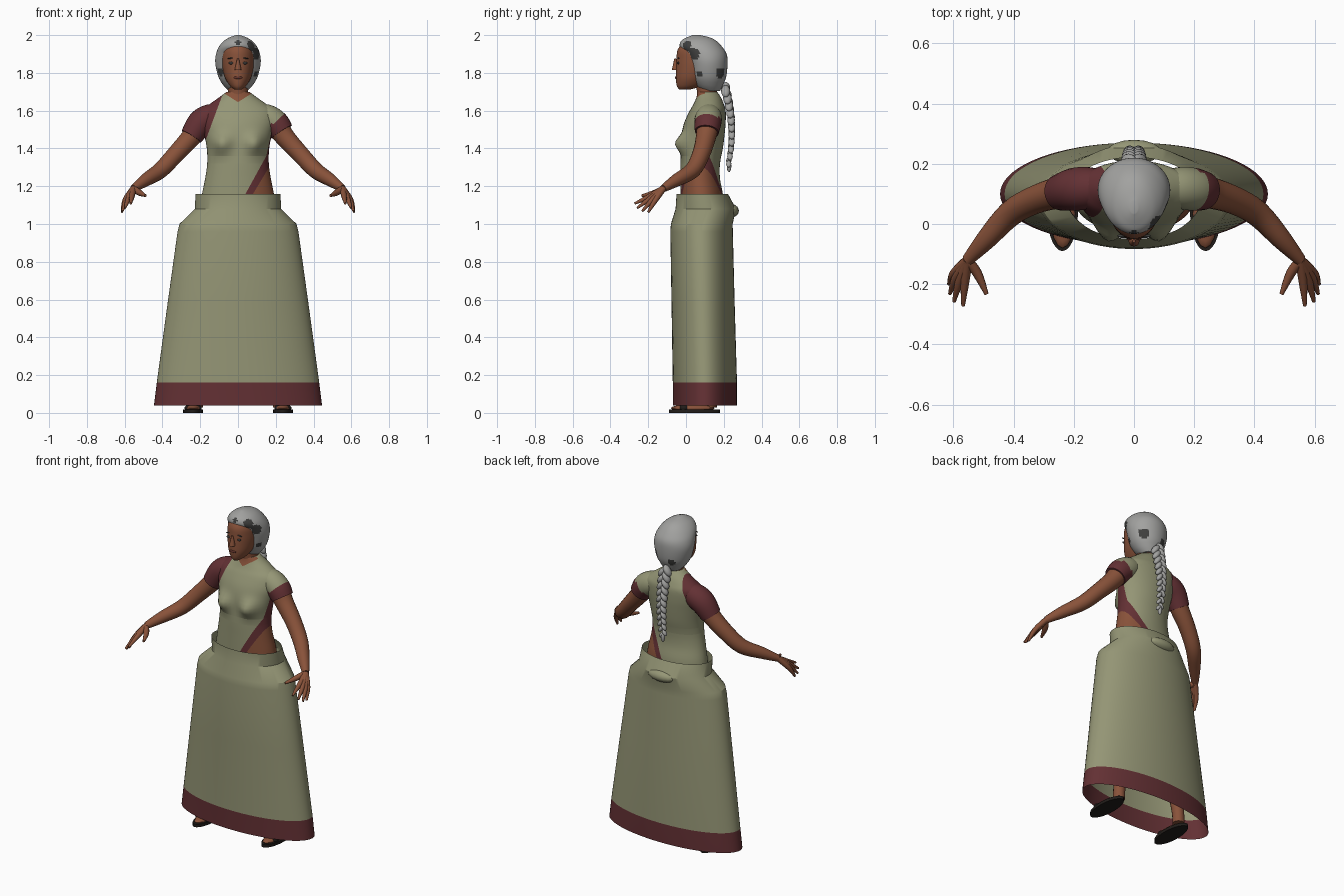
import bpy, bmesh, math
from mathutils import Vector, Quaternion

if "Cube" in bpy.data.objects:
    bpy.data.objects.remove(bpy.data.objects["Cube"])


def material(name, r, g, b):
    m = bpy.data.materials.new(name)
    m.use_nodes = True
    m.diffuse_color = (r, g, b, 1)
    shader = m.node_tree.nodes["Principled BSDF"]
    shader.inputs["Base Color"].default_value = (r, g, b, 1)
    shader.inputs["Roughness"].default_value = 0.8
    return m


GREEN = material("sage green", .30, .305, .18)
RED = material("dark red", .125, .03, .034)
SKIN = material("brown skin", .25, .085, .042)
HAIR = material("grey hair", .36, .36, .35)
DARK = material("charcoal", .05, .05, .048)
SOLE = material("black sole", .015, .012, .01)
LIP = material("dark lips", .13, .035, .025)


def finish(name, bm, mats, rule=None, angle=50):
    bmesh.ops.recalc_face_normals(bm, faces=bm.faces)
    if rule:
        for f in bm.faces:
            f.material_index = rule(f.calc_center_median())
    me = bpy.data.meshes.new(name)
    bm.to_mesh(me)
    bm.free()
    for m in mats:
        me.materials.append(m)
    ob = bpy.data.objects.new(name, me)
    bpy.context.collection.objects.link(ob)
    bpy.ops.object.select_all(action='DESELECT')
    ob.select_set(True)
    bpy.context.view_layer.objects.active = ob
    bpy.ops.object.shade_smooth_by_angle(angle=math.radians(angle))
    return ob


def refine(points, steps):
    """Catmull-Rom interpolation of equal-length tuples."""
    out, n = [], len(points)
    for i in range(n - 1):
        a, b, c, d = (points[max(0, min(n - 1, i + k))] for k in (-1, 0, 1, 2))
        for s in range(steps):
            t = s / steps
            out.append(tuple(
                q + .5 * t * (r - p + t * (2 * p - 5 * q + 4 * r - w + t * (3 * (q - r) + w - p)))
                for p, q, r, w in zip(a, b, c, d)))
    return out + [points[-1]]


def skin_rings(rings, cap):
    bm = bmesh.new()
    loops = [[bm.verts.new(p) for p in ring] for ring in rings]
    n = len(loops[0])
    for a, b in zip(loops, loops[1:]):
        for i in range(n):
            bm.faces.new((a[i], a[(i + 1) % n], b[(i + 1) % n], b[i]))
    if cap:
        bm.faces.new(loops[0])
        bm.faces.new(loops[-1])
    return bm


def loft(sections, sides=48, steps=4, cap=True):
    """Stack of ellipses given as (z, front y, back y, half width)."""
    rings = []
    for z, y0, y1, w in refine(sections, steps):
        angles = [2 * math.pi * i / sides for i in range(sides)]
        rings.append([(w * math.cos(a), (y0 + y1) / 2 + (y1 - y0) / 2 * math.sin(a), z)
                      for a in angles])
    return skin_rings(rings, cap)


def tube(path, side=1, sides=16, steps=4, cap=True):
    """Tapered tube along (x, y, z, radius), mirrored by side."""
    pts = refine([(p[0] * side, *p[1:]) for p in path], steps)
    pos = [Vector(p[:3]) for p in pts]
    tan = [(pos[min(i + 1, len(pos) - 1)] - pos[max(i - 1, 0)]).normalized()
           for i in range(len(pos))]
    q, last, rings = Quaternion(), Vector((0, 0, 1)), []
    for p, t, raw in zip(pos, tan, pts):
        q = last.rotation_difference(t) @ q
        last = t
        rings.append([p + q @ Vector((raw[3] * math.cos(a), raw[3] * math.sin(a), 0))
                      for a in (2 * math.pi * i / sides for i in range(sides))])
    return skin_rings(rings, cap)


def ellipsoid(name, centre, radii, mat, tilt=0, segs=16):
    bm = bmesh.new()
    bmesh.ops.create_uvsphere(bm, u_segments=segs, v_segments=segs // 2 + 2, radius=1)
    ca, sa = math.cos(tilt), math.sin(tilt)
    for v in bm.verts:
        x, y, z = (v.co[k] * radii[k] for k in range(3))
        v.co = Vector((x * ca - z * sa, y, x * sa + z * ca)) + Vector(centre)
    return finish(name, bm, [mat])


def right_of(p, line):
    (x0, z0), (x1, z1) = line
    return (p.x - x0) * (z1 - z0) - (p.z - z0) * (x1 - x0) > 0


# Skirt, open at both ends, with a coloured hem
skirt = loft([(.04, -.07, .27, .445), (.16, -.07, .27, .43), (.6, -.077, .257, .37),
              (.96, -.083, .248, .32), (1.0, -.08, .247, .31), (1.08, -.055, .265, .228),
              (1.16, -.05, .222, .225)], sides=72, steps=1, cap=False)
finish("skirt", skirt, [GREEN, RED], lambda c: int(c.z < .16), 30)
ellipsoid("back_skirt_tuck", (0, .24, 1.07), (.09, .04, .035), GREEN)

# Torso with draped cloth, blouse and bare waist
SHOULDER = ((-.18, 1.42), (-.08, 1.69))
DRAPE = ((.04, 1.16), (.15, 1.36))
TRIM = ((.08, 1.16), (.2, 1.36))
ARMHOLE = ((.15, 1.36), (.19, 1.55))
NECK_R, NECK_L = ((-.07, 1.69), (0, 1.645)), ((0, 1.645), (.07, 1.69))
HEM, JOIN = ((-1, 1.32), (1, 1.32)), ((-1, 1.36), (1, 1.36))

torso = loft([(1.08, -.03, .2, .2), (1.16, -.03, .195, .19), (1.24, -.03, .18, .174),
              (1.32, -.03, .18, .163), (1.40, -.025, .195, .165), (1.48, -.022, .205, .18),
              (1.54, -.008, .21, .193), (1.6, .02, .21, .19), (1.635, .04, .2, .15),
              (1.67, .055, .185, .1), (1.70, .062, .165, .06)])
for v in torso.verts:
    if v.co.y < .08:
        v.co.y -= .05 * math.exp(-((abs(v.co.x) - .09) / .05) ** 2 - ((v.co.z - 1.425) / .05) ** 2)
for (x0, z0), (x1, z1) in (SHOULDER, DRAPE, TRIM, ARMHOLE, NECK_R, NECK_L, HEM, JOIN):
    bmesh.ops.bisect_plane(torso, geom=torso.verts[:] + torso.edges[:] + torso.faces[:],
                           plane_co=(x0, 0, z0), plane_no=(z1 - z0, 0, x0 - x1))


def torso_colour(c):
    if c.y < .1 and c.z > 1.645 + .64 * abs(c.x):
        return 2
    if right_of(c, SHOULDER) is False:
        return 1
    if c.z > 1.36:
        return int(right_of(c, ARMHOLE))
    if not right_of(c, DRAPE):
        return 0
    return 2 if c.z < 1.32 and right_of(c, TRIM) else 1


finish("torso", torso, [GREEN, RED, SKIN], torso_colour)

# Arms, hands, legs and sandals on both sides
WRIST = (.553, -.12, 1.188)
FINGERS = {"index": ((.562, -.195, 1.145), (.568, -.272, 1.108)),
           "middle": ((.58, -.19, 1.135), (.598, -.258, 1.085)),
           "ring": ((.592, -.178, 1.128), (.612, -.232, 1.068)),
           "little": ((.598, -.163, 1.125), (.615, -.2, 1.062))}
for s, side in ((1, "left"), (-1, "right")):
    arm = tube([(.15, .12, 1.56, .05), (.2, .115, 1.525, .06), (.25, .105, 1.458, .053),
                (.33, .08, 1.37, .047), (.41, .035, 1.285, .043), (.49, -.05, 1.232, .034),
                (*WRIST, .02)], s, 20)
    finish(side + "_arm", arm, [SKIN])
    for finger, (knuckle, tip) in FINGERS.items():
        bm = tube([(*WRIST, .017), (*knuckle, .0145), (*tip, .006)], s, 10)
        finish(f"{side}_{finger}_finger", bm, [SKIN])
    bm = tube([(*WRIST, .016), (.52, -.165, 1.165, .016), (.49, -.233, 1.15, .007)], s, 10)
    finish(side + "_thumb", bm, [SKIN])
    leg = tube([(.22, .13, .03, .035), (.215, .13, .12, .036), (.18, .13, .35, .055),
                (.15, .1, .6, .06), (.1, .1, 1.1, .09)], s)
    finish(side + "_leg", leg, [SKIN])
    ellipsoid(side + "_foot", (s * .237, .035, .025), (.042, .115, .02), SKIN)
    ellipsoid(side + "_sandal_strap", (s * .238, -.01, .026), (.046, .03, .022), SOLE)
    sole = loft([(0, -.09, .18, .052), (.018, -.09, .18, .052)], 28, 1)
    bmesh.ops.translate(sole, verts=sole.verts, vec=(s * .238, 0, 0))
    finish(side + "_sandal_sole", sole, [SOLE])

# Sleeves: the left shoulder is covered by the drape
START = [(.1, .125, 1.585, .055), (.15, .12, 1.565, .07), (.2, .115, 1.532, .071)]
finish("right_sleeve", tube(START + [(.247, .105, 1.463, .06)], -1, 24), [RED])
finish("left_sleeve", tube(START + [(.232, .11, 1.488, .064)], 1, 24), [GREEN, RED],
       lambda c: int(c.x * .64 - c.z * .77 > -1.062))

# Neck and head
finish("neck", loft([(1.62, .05, .18, .065), (1.68, .06, .165, .053), (1.78, .045, .16, .055)]), [SKIN])
finish("head", loft([(1.712, -.035, .02, .018), (1.73, -.048, .08, .042), (1.77, -.054, .13, .067),
                     (1.82, -.053, .17, .081), (1.87, -.05, .18, .086), (1.92, -.045, .18, .083),
                     (1.96, -.015, .16, .06), (1.98, .03, .1, .02)]), [SKIN])
nose = bmesh.new()
bmesh.ops.create_cone(nose, segments=12, radius1=.018, radius2=.005, depth=.06, cap_ends=True)
bmesh.ops.translate(nose, verts=nose.verts, vec=(0, -.057, 1.845))
finish("nose", nose, [SKIN])
ellipsoid("mouth", (0, -.051, 1.775), (.023, .007, .008), LIP)
for s, side in ((1, "left"), (-1, "right")):
    ellipsoid(side + "_eye", (s * .036, -.041, 1.852), (.014, .006, .007), DARK)
    ellipsoid(side + "_eyebrow", (s * .037, -.039, 1.878), (.02, .005, .003), DARK, -s * .15)

# Hair with darker patches
PATCHES = [((.075, 0, 1.945), .03), ((.1, .04, 1.9), .032), ((-.105, .06, 1.8), .027),
           ((.105, .06, 1.79), .025), ((.08, .18, 1.8), .03), ((-.04, .2, 1.775), .022),
           ((0, -.02, 1.955), .018)]
hair = loft([(1.705, .08, .18, .05), (1.735, .05, .195, .078), (1.78, .025, .213, .104),
             (1.85, .01, .22, .12), (1.9, -.01, .215, .116), (1.94, -.033, .19, .1),
             (1.97, -.025, .16, .074), (1.988, .005, .125, .045), (2.0, .035, .075, .012)], 56, 5)
finish("hair", hair, [HAIR, DARK],
       lambda c: int(any((c - Vector(p)).length < r for p, r in PATCHES)))

# Braid of alternating strands
strands = 11
for i in range(strands):
    t = i / (strands - 1)
    y = .195 + .05 * math.sin(math.pi * min(1, .15 + t * .65)) + .01 * t
    size = 1.05 - .45 * t
    for s in (1, -1):
        ellipsoid(f"braid_strand_{i + 1}_{'left' if s > 0 else 'right'}",
                  (s * .017 * size, y - .008, 1.72 - .385 * t - (.017 if s > 0 else 0)),
                  (.018 * size, .023 * size, .035 * size), HAIR, s * .6, 12)
ellipsoid("braid_tip", (0, .228, 1.305), (.012, .012, .03), HAIR)
